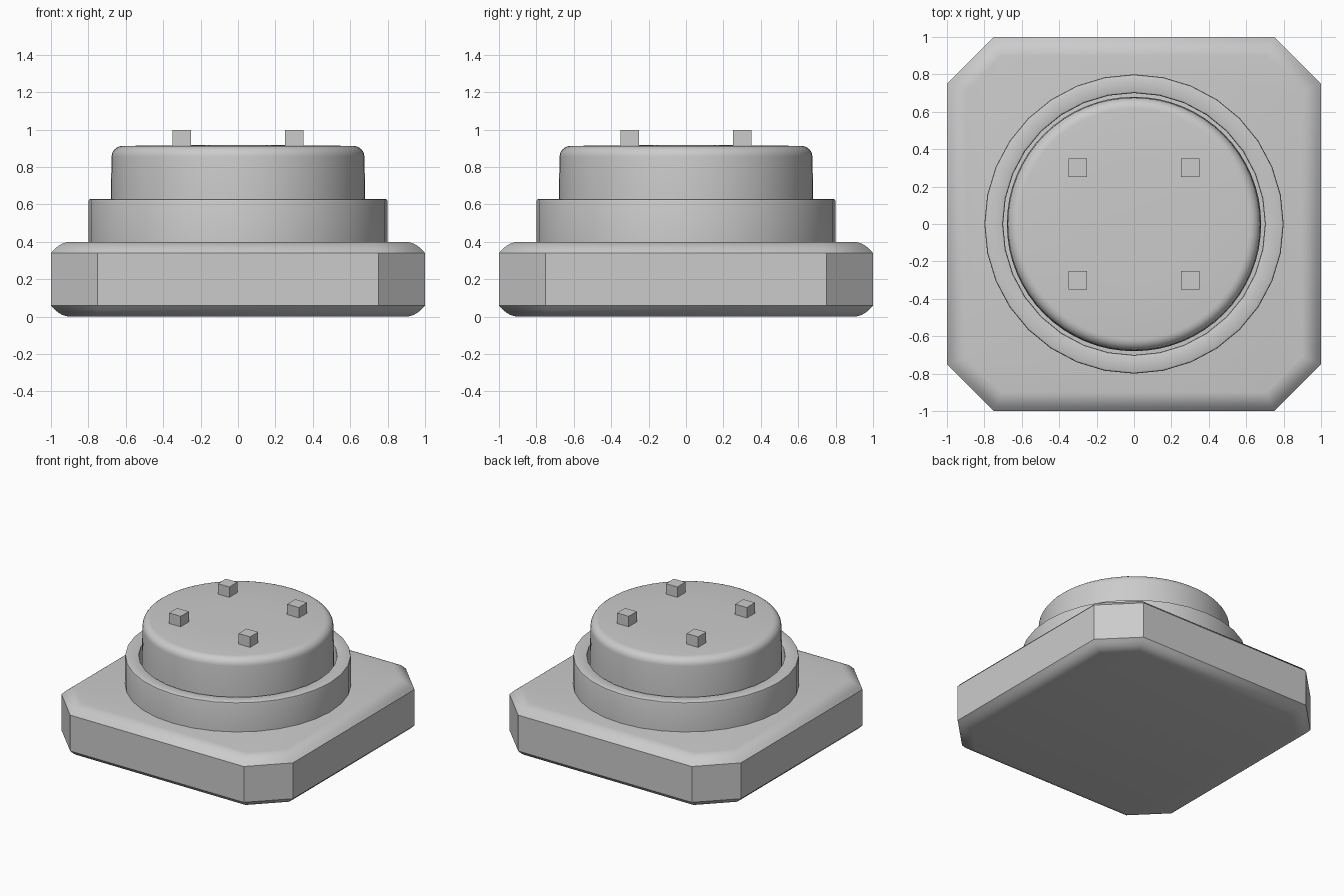
import bpy
import math

if "Cube" in bpy.data.objects:
    bpy.data.objects.remove(bpy.data.objects["Cube"])

TAN = math.tan(math.radians(22.5))


def make_object(name, verts, faces, angle=35):
    mesh = bpy.data.meshes.new(name)
    mesh.from_pydata(verts, [], faces)
    mesh.update()
    obj = bpy.data.objects.new(name, mesh)
    bpy.context.collection.objects.link(obj)
    bpy.ops.object.select_all(action='DESELECT')
    obj.select_set(True)
    bpy.context.view_layer.objects.active = obj
    if angle:
        bpy.ops.object.shade_smooth_by_angle(angle=math.radians(angle))
    return obj


def loft(name, loops, closed=False, angle=35):
    """Skin a stack of equal-length loops, capped or joined end to end."""
    n, m = len(loops[0]), len(loops)
    verts = [v for loop in loops for v in loop]
    faces = []
    for j in range(m if closed else m - 1):
        a, b = j * n, ((j + 1) % m) * n
        for i in range(n):
            k = (i + 1) % n
            faces.append((a + i, a + k, b + k, b + i))
    if not closed:
        faces.append(tuple(reversed(range(n))))
        faces.append(tuple(range((m - 1) * n, m * n)))
    return make_object(name, verts, faces, angle)


def circle(r, z, n):
    return [(r * math.cos(2 * math.pi * i / n), r * math.sin(2 * math.pi * i / n), z)
            for i in range(n)]


def octagon(inset, z):
    a = 1 - inset
    b = 0.75 - inset * TAN
    return [(a, -b, z), (a, b, z), (b, a, z), (-b, a, z),
            (-a, b, z), (-a, -b, z), (-b, -a, z), (b, -a, z)]


# Square base with cut corners and rounded top and bottom rims
rim = [(0.10, 0.0), (0.08, 0.003), (0.06, 0.010), (0.04, 0.021), (0.02, 0.038), (0.0, 0.06)]
base_profile = rim + [(d, 0.4 - z) for d, z in reversed(rim)]
loft("base", [octagon(d, z) for d, z in base_profile], angle=40)

# Collar ring around the cap
ring_profile = [(0.70, 0.39), (0.80, 0.39), (0.80, 0.615), (0.797, 0.626), (0.787, 0.63),
                (0.713, 0.63), (0.703, 0.626), (0.70, 0.615)]
loft("collar_ring", [circle(r, z, 32) for r, z in ring_profile], closed=True, angle=50)

# Round cap with a softened top edge
cap_profile = [(0.68, 0.39), (0.68, 0.65), (0.676, 0.855)]
for k in range(1, 7):
    t = math.radians(15 * k)
    cap_profile.append((0.616 + 0.06 * math.cos(t), 0.855 + 0.058 * math.sin(t)))
cap_profile.append((0.3, 0.917))
loft("cap", [circle(r, z, 64) for r, z in cap_profile])

# Four small square pegs on the cap
for sx in (-1, 1):
    for sy in (-1, 1):
        bpy.ops.mesh.primitive_cube_add(size=0.1, location=(0.3 * sx, 0.3 * sy, 0.947))
        bpy.context.object.name = "peg"
